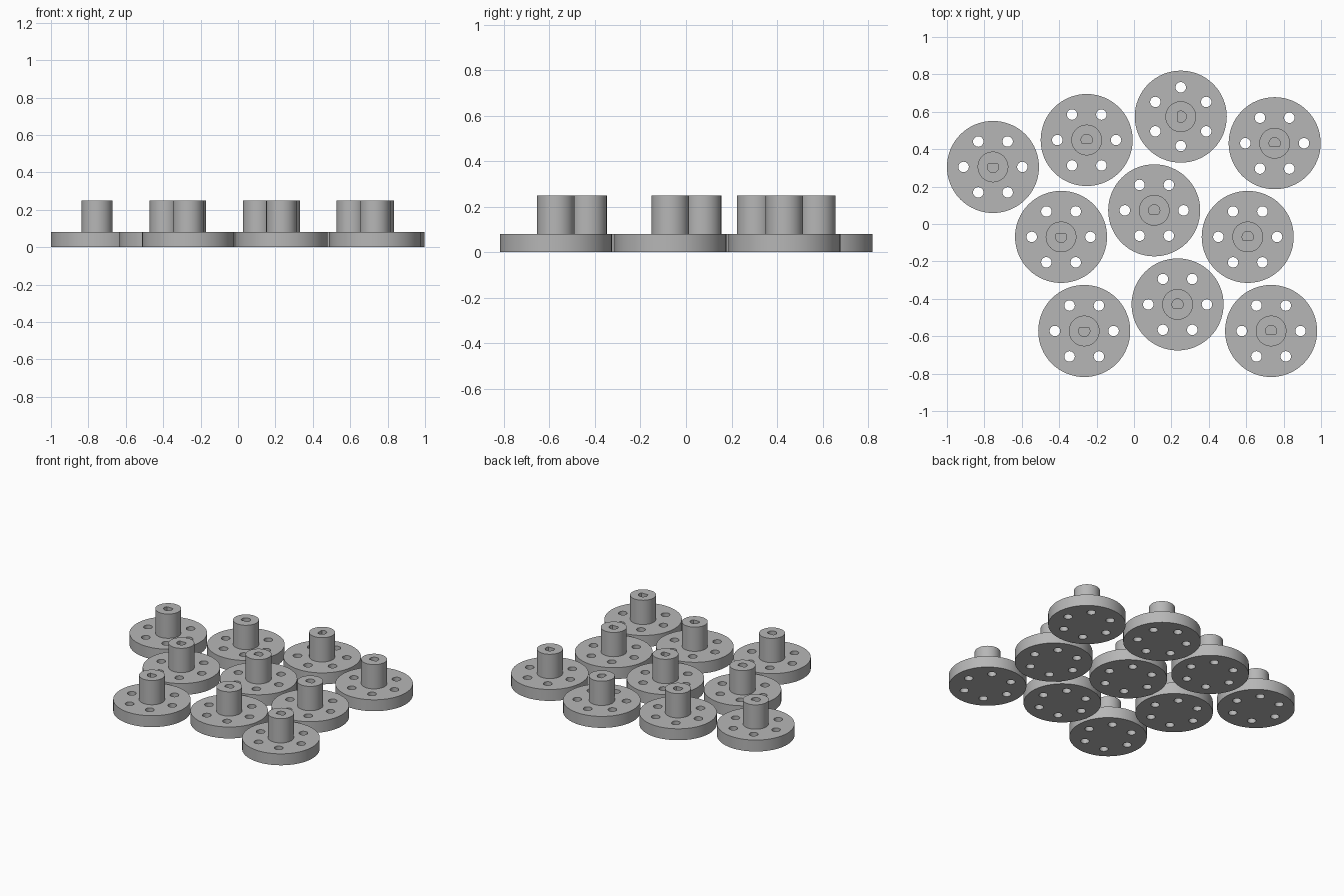
import bpy, bmesh, math
from mathutils import Matrix

if "Cube" in bpy.data.objects:
    bpy.data.objects.remove(bpy.data.objects["Cube"])

FLANGE_R, FLANGE_H = 0.246, 0.08
BOSS_R, TOP = 0.082, 0.25
BOLT_CIRCLE, BOLT_R = 0.157, 0.028
BORE_R, BORE_FLOOR = 0.03, 0.08

grey = bpy.data.materials.new("plain grey")
grey.diffuse_color = (0.47, 0.47, 0.47, 1)
grey.use_nodes = True
grey.node_tree.nodes["Principled BSDF"].inputs["Base Color"].default_value = grey.diffuse_color


def make_object(name, bm):
    bmesh.ops.recalc_face_normals(bm, faces=bm.faces)
    mesh = bpy.data.meshes.new(name)
    bm.to_mesh(mesh)
    bm.free()
    mesh.materials.append(grey)
    ob = bpy.data.objects.new(name, mesh)
    bpy.context.collection.objects.link(ob)
    return ob


def prism(bm, points, z0, z1):
    face = bm.faces.new([bm.verts.new((x, y, z0)) for x, y in points])
    ext = bmesh.ops.extrude_face_region(bm, geom=[face])
    top = [v for v in ext["geom"] if isinstance(v, bmesh.types.BMVert)]
    bmesh.ops.translate(bm, verts=top, vec=(0, 0, z1 - z0))


def circle(r, n, cx=0.0, cy=0.0):
    return [(cx + r * math.cos(math.tau * i / n), cy + r * math.sin(math.tau * i / n))
            for i in range(n)]


# Flange and boss turned as one solid
bm = bmesh.new()
profile = [(0, 0), (FLANGE_R, 0), (FLANGE_R, FLANGE_H), (BOSS_R, FLANGE_H), (BOSS_R, TOP), (0, TOP)]
verts = [bm.verts.new((r, 0, z)) for r, z in profile]
edges = [bm.edges.new(pair) for pair in zip(verts, verts[1:])]
bmesh.ops.spin(bm, geom=verts + edges, cent=(0, 0, 0), axis=(0, 0, 1),
               angle=math.tau, steps=64, use_merge=True)
bmesh.ops.remove_doubles(bm, verts=bm.verts, dist=1e-5)
blank = make_object("hub_blank", bm)

# Cutter: six bolt holes and a blind D-shaped shaft bore, flat towards -y
bm = bmesh.new()
for k in range(6):
    a = k * math.tau / 6
    prism(bm, circle(BOLT_R, 24, BOLT_CIRCLE * math.cos(a), BOLT_CIRCLE * math.sin(a)), -0.05, 0.13)
start, sweep = math.radians(-38), math.radians(256)
bore = [(BORE_R * math.cos(start + sweep * i / 16), BORE_R * math.sin(start + sweep * i / 16))
        for i in range(17)]
prism(bm, bore, BORE_FLOOR, TOP + 0.05)
cutter = make_object("hole_cutter", bm)
cutter.hide_render = True

cut = blank.modifiers.new("holes", "BOOLEAN")
cut.operation, cut.solver, cut.object = "DIFFERENCE", "EXACT", cutter
bpy.context.view_layer.update()
hub_mesh = bpy.data.meshes.new_from_object(blank.evaluated_get(bpy.context.evaluated_depsgraph_get()))
hub_mesh.name = "hub"
hub_mesh.shade_smooth()
hub_mesh.set_sharp_from_angle(angle=math.radians(30))
for helper in (blank, cutter):
    bpy.data.objects.remove(helper)

# Ten loose hubs: x, y, turn in degrees
layout = [(-0.754, 0.305, 180), (-0.253, 0.449, 0), (0.25, 0.574, -90), (0.752, 0.432, 0),
          (0.108, 0.073, 0), (-0.39, -0.069, 180), (0.608, -0.069, 0),
          (-0.266, -0.572, 180), (0.233, -0.43, 0), (0.733, -0.572, 0)]
for i, (x, y, turn) in enumerate(layout, 1):
    hub = bpy.data.objects.new(f"hub_{i}", hub_mesh)
    hub.matrix_world = Matrix.Translation((x, y, 0)) @ Matrix.Rotation(math.radians(turn), 4, "Z")
    bpy.context.collection.objects.link(hub)
